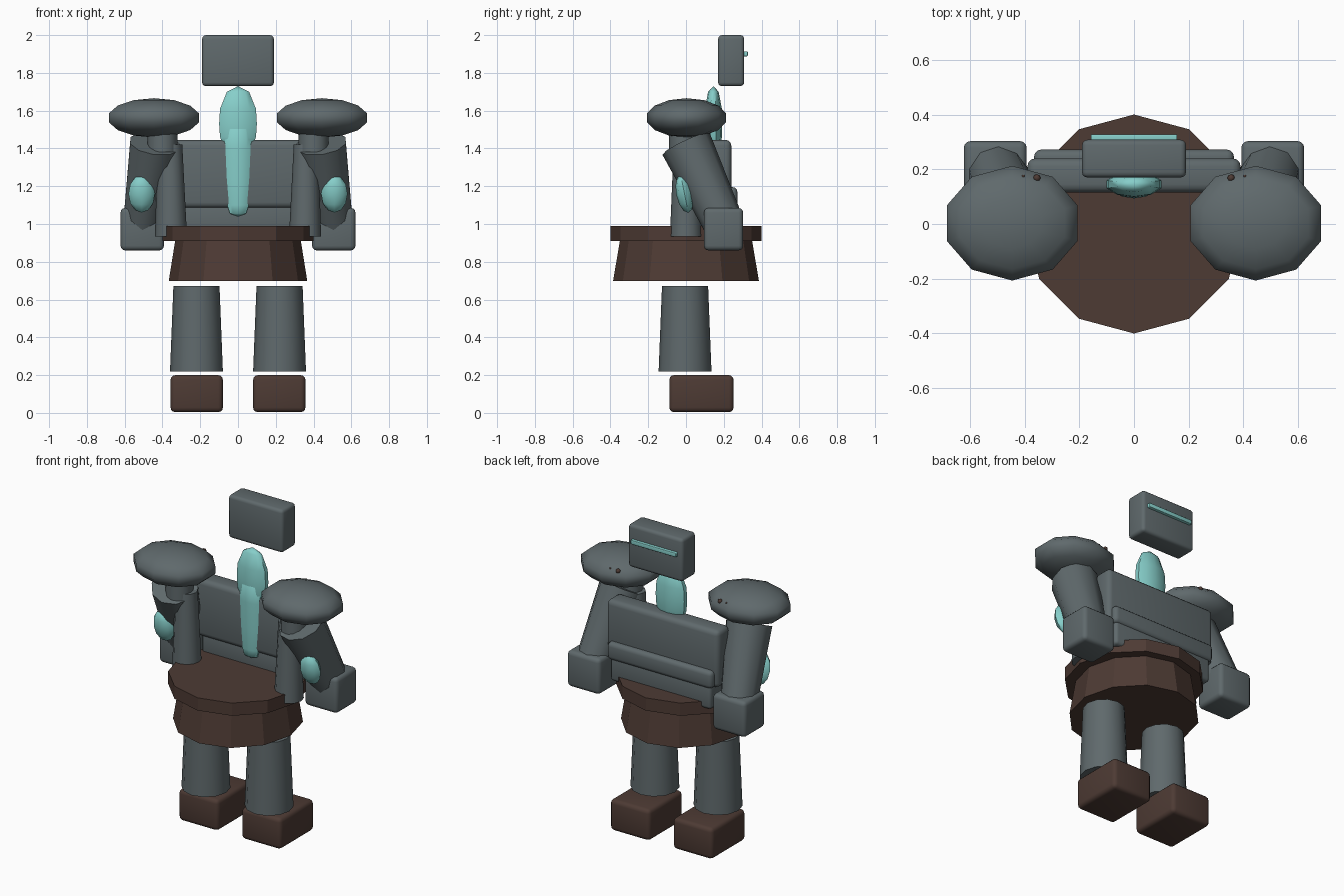
import bpy, bmesh, math
from mathutils import Vector

if "Cube" in bpy.data.objects:
    bpy.data.objects.remove(bpy.data.objects["Cube"])


def material(name, rgb):
    m = bpy.data.materials.new(name)
    m.diffuse_color = (*rgb, 1)
    m.use_nodes = True
    m.node_tree.nodes["Principled BSDF"].inputs["Base Color"].default_value = m.diffuse_color
    return m


STONE = material("slate_grey", (0.115, 0.142, 0.15))
LEATHER = material("dark_brown", (0.075, 0.043, 0.034))
GLOW = material("pale_cyan", (0.24, 0.62, 0.59))


def finish(name, bm, mat, angle=35):
    bmesh.ops.recalc_face_normals(bm, faces=bm.faces[:])
    me = bpy.data.meshes.new(name)
    bm.to_mesh(me)
    bm.free()
    me.materials.append(mat)
    ob = bpy.data.objects.new(name, me)
    bpy.context.collection.objects.link(ob)
    bpy.ops.object.select_all(action='DESELECT')
    bpy.context.view_layer.objects.active = ob
    ob.select_set(True)
    bpy.ops.object.shade_smooth_by_angle(angle=math.radians(angle))
    return ob


def box(name, lo, hi, mat, bevel=0.025):
    lo, hi = Vector(lo), Vector(hi)
    bm = bmesh.new()
    bmesh.ops.create_cube(bm, size=1)
    for v in bm.verts:
        v.co = (lo + hi) / 2 + v.co * (hi - lo)
    if bevel:
        bmesh.ops.bevel(bm, geom=bm.edges[:], offset=bevel, segments=3,
                        profile=0.5, affect='EDGES')
    return finish(name, bm, mat, 40)


def cone(name, bottom, top, r1, r2, mat, sides=12, scale_x=1, angle=35):
    """Tapered cylinder between two points, one corner facing front."""
    a, b = Vector(bottom), Vector(top)
    bm = bmesh.new()
    bmesh.ops.create_cone(bm, cap_ends=True, segments=sides, radius1=r1,
                          radius2=r2, depth=(b - a).length)
    turn = Vector((0, 0, 1)).rotation_difference(b - a)
    for v in bm.verts:
        v.co.x *= scale_x
        v.co = (a + b) / 2 + turn @ v.co
    return finish(name, bm, mat, angle)


def lathe(name, centre, profile, mat, sides=10, sx=1, sy=1, tilt=0, angle=50):
    """Closed turned shape; profile runs from the lower to the upper pole."""
    bm = bmesh.new()
    rings = []
    for r, z in profile:
        n = 1 if r == 0 else sides
        ring = []
        for i in range(n):
            t = 2 * math.pi * i / sides + math.pi / 2
            y = sy * r * math.sin(t)
            ring.append(bm.verts.new((
                centre[0] + sx * r * math.cos(t),
                centre[1] + y * math.cos(tilt) - z * math.sin(tilt),
                centre[2] + y * math.sin(tilt) + z * math.cos(tilt))))
        rings.append(ring)
    for a, b in zip(rings, rings[1:]):
        for i in range(sides):
            j = (i + 1) % sides
            if len(a) == 1:
                bm.faces.new((a[0], b[j], b[i]))
            elif len(b) == 1:
                bm.faces.new((a[i], a[j], b[0]))
            else:
                bm.faces.new((a[i], a[j], b[j], b[i]))
    return finish(name, bm, mat, angle)


def ball(name, centre, radii, mat, sides=10, rings=7, tilt=0):
    profile = [(0, -radii[2])]
    for k in range(1, rings):
        t = math.pi * k / rings
        profile.append((math.sin(t), -radii[2] * math.cos(t)))
    profile.append((0, radii[2]))
    return lathe(name, centre, profile, mat, sides, radii[0], radii[1], tilt)


# Floating head and the visor slit on its rear face
box("head", (-0.19, 0.17, 1.73), (0.19, 0.308, 2.0), STONE, 0.02)
box("visor", (-0.158, 0.30, 1.888), (0.158, 0.327, 1.914), GLOW, 0.004)

# Torso slabs
box("chest", (-0.39, 0.115, 1.085), (0.39, 0.24, 1.445), STONE, 0.03)
box("rib_band", (-0.365, 0.13, 1.085), (0.365, 0.272, 1.195), STONE, 0.025)
box("belly", (-0.35, 0.135, 0.95), (0.35, 0.258, 1.11), STONE, 0.02)

# Crystal spine
lathe("crystal_upper", (0, 0.145, 0),
      [(0, 1.36), (0.07, 1.39), (0.1, 1.46), (0.105, 1.53), (0.1, 1.61),
       (0.062, 1.70), (0, 1.73)], GLOW, sy=0.45)
lathe("crystal_lower", (0, 0.13, 0),
      [(0, 1.04), (0.045, 1.055), (0.06, 1.1), (0.07, 1.24), (0.076, 1.4),
       (0.07, 1.5), (0, 1.55)], GLOW, sy=0.48)

# Belt and flared skirt
cone("belt", (0, 0, 0.91), (0, 0, 0.99), 0.4, 0.4, LEATHER, angle=20)
cone("skirt", (0, 0, 0.698), (0, 0, 0.912), 0.386, 0.35, LEATHER,
     scale_x=0.95, angle=20)

for s, side in ((-1, "left"), (1, "right")):
    # Legs and feet
    cone(side + "_leg", (s * 0.22, -0.005, 0.22), (s * 0.22, -0.005, 0.672),
         0.14, 0.122, STONE)
    xs = sorted((s * 0.08, s * 0.357))
    box(side + "_foot", (xs[0], -0.088, 0.004), (xs[1], 0.252, 0.2), LEATHER)
    # Upright side strut from hip to shoulder, and shoulder neck
    cone(side + "_strut", (s * 0.355, 0, 0.935), (s * 0.36, 0, 1.42),
         0.085, 0.065, STONE)
    cone(side + "_shoulder_neck", (s * 0.4, -0.01, 1.38),
         (s * 0.4, -0.01, 1.5), 0.08, 0.08, STONE)
    # Slanted arm and fist
    cone(side + "_arm", (s * 0.505, 0.2, 1.0), (s * 0.44, 0.0, 1.425),
         0.108, 0.138, STONE, sides=10, angle=40)
    xs = sorted((s * 0.392, s * 0.622))
    box(side + "_fist", (xs[0], 0.095, 0.86), (xs[1], 0.303, 1.085), STONE)
    # Arm crystal
    ball(side + "_arm_crystal", (s * 0.51, -0.008, 1.16),
         (0.07, 0.044, 0.102), GLOW, sides=8, rings=6, tilt=0.2)
    # Shoulder pad and its studs
    ball(side + "_shoulder_pad", (s * 0.445, 0.003, 1.562),
         (0.258, 0.215, 0.104), STONE)
    ball(side + "_stud_large", (s * 0.355, 0.168, 1.605),
         (0.014, 0.014, 0.014), LEATHER, sides=8, rings=6)
    ball(side + "_stud_small", (s * 0.405, 0.174, 1.61),
         (0.006, 0.006, 0.006), LEATHER, sides=8, rings=6)
